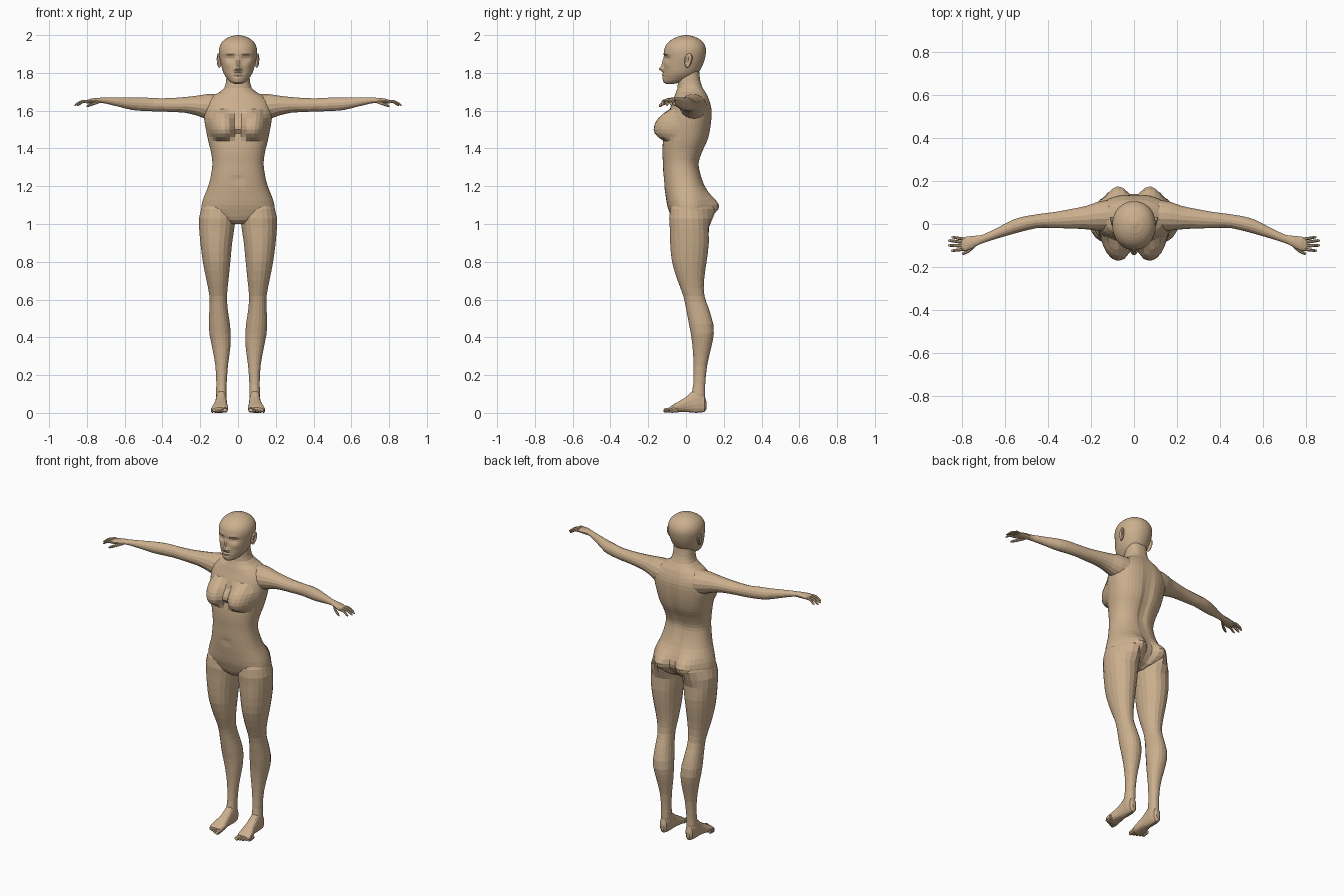
import bpy, bmesh, math

skin = bpy.data.materials.new("tan skin")
skin.diffuse_color = (0.60, 0.43, 0.27, 1)


def finish(name, bm, mirror):
    bmesh.ops.recalc_face_normals(bm, faces=bm.faces)
    me = bpy.data.meshes.new(name)
    bm.to_mesh(me)
    bm.free()
    me.materials.append(skin)
    ob = bpy.data.objects.new(name, me)
    bpy.context.collection.objects.link(ob)
    if mirror:
        ob.modifiers.new("mirror", 'MIRROR')
    return ob


def resample(rows, step):
    """Smooth extra sections between the given ones."""
    n = len(rows)

    def slope(i, k):
        a, b = rows[max(i - 1, 0)], rows[min(i + 1, n - 1)]
        return (b[k] - a[k]) / (b[0] - a[0])

    out = []
    for i in range(n - 1):
        p, q = rows[i], rows[i + 1]
        d = q[0] - p[0]
        m = max(1, round(abs(d) / step))
        for j in range(m):
            u = j / m
            row = [p[0] + d * u]
            for k in range(1, 5):
                row.append((2*u**3 - 3*u*u + 1) * p[k] + (u**3 - 2*u*u + u) * d * slope(i, k)
                           + (3*u*u - 2*u**3) * q[k] + (u**3 - u*u) * d * slope(i + 1, k))
            out.append(row)
    return out + [list(rows[-1])]


def loft(name, rows, axis='z', sides=16, step=0.04, power=2.0, deform=None, mirror=True):
    """Rows are (position along axis, min a, max a, min b, max b)."""
    bm = bmesh.new()
    rings = []
    for t, a0, a1, b0, b1 in resample(rows, step):
        ring = []
        for i in range(sides):
            ang = 2 * math.pi * (i + 0.5) / sides
            c, s = math.cos(ang), math.sin(ang)
            a = (a0 + a1) / 2 + (a1 - a0) / 2 * math.copysign(abs(c) ** (2 / power), c)
            b = (b0 + b1) / 2 + (b1 - b0) / 2 * math.copysign(abs(s) ** (2 / power), s)
            co = {'z': (a, b, t), 'x': (t, a, b), 'y': (a, t, b)}[axis]
            if deform:
                co = deform(*co, s)
            ring.append(bm.verts.new((co[0], co[1], max(co[2], 0))))
        rings.append(ring)
    for r, q in zip(rings, rings[1:]):
        for i in range(sides):
            j = (i + 1) % sides
            bm.faces.new((r[i], r[j], q[j], q[i]))
    bm.faces.new(rings[0])
    bm.faces.new(rings[-1])
    return finish(name, bm, mirror)


def bump(x, z, cx, cz, sx, sz):
    return math.exp(-((x - cx) / sx) ** 2 - ((z - cz) / sz) ** 2)


def sym(rows):
    return [(z, -w, w, f, b) for z, w, f, b in rows]


# Body relief: chest, seat, spine groove and navel
def body_shape(x, y, z, s):
    ax = abs(x)
    if s < 0:
        rz = 0.095 if z > 1.51 else 0.068
        d = ((ax - 0.087) / 0.076) ** 2 + ((z - 1.51) / rz) ** 2
        y -= 0.07 * max(0, 1 - d) ** 0.7 * min(1, -s * 1.6)
        y += 0.008 * bump(x, z, 0, 1.235, 0.018, 0.02)
    else:
        y += 0.066 * s * bump(ax, z, 0.085, 1.09, 0.068, 0.062)
        y -= 0.035 * s * bump(x, z, 0, 1.08, 0.016, 0.07)
        y -= 0.014 * s * bump(x, z, 0, 1.42, 0.025, 0.2)
    return x, y, z


# Torso with neck
loft("torso", sym([
    (1.00, .05, -.05, .06), (1.02, .12, -.072, .095), (1.06, .188, -.088, .113),
    (1.10, .193, -.10, .122), (1.15, .178, -.108, .118), (1.20, .158, -.115, .10),
    (1.26, .143, -.12, .08), (1.32, .136, -.122, .07), (1.38, .143, -.125, .088),
    (1.44, .158, -.122, .115), (1.50, .170, -.112, .130), (1.56, .180, -.10, .137),
    (1.61, .180, -.085, .137), (1.65, .165, -.07, .127), (1.68, .132, -.06, .115),
    (1.70, .095, -.052, .103), (1.72, .073, -.045, .09), (1.76, .063, -.043, .076),
    (1.81, .060, -.035, .07)]), sides=44, step=0.022, power=2.3,
    deform=body_shape, mirror=False)

# Legs
loft("leg", [
    (1.13, .04, .170, -.065, .09), (1.08, .02, .196, -.084, .10), (1.03, .012, .208, -.09, .117),
    (.98, .018, .207, -.087, .119), (.90, .030, .200, -.085, .122), (.80, .040, .187, -.075, .110),
    (.70, .050, .167, -.045, .096), (.62, .058, .152, -.015, .098), (.55, .054, .152, 0, .122),
    (.47, .042, .155, .015, .145), (.42, .038, .152, .025, .148), (.35, .040, .138, .034, .135),
    (.25, .053, .120, .040, .112), (.15, .060, .115, .038, .102), (.10, .060, .117, .03, .102),
    (.05, .063, .114, .03, .098)], sides=20, step=0.045, power=2.15, deform=body_shape)

# Feet and toes
loft("foot", [
    (.108, .078, .100, .02, .06), (.098, .066, .113, .004, .095), (.07, .060, .118, 0, .125),
    (.04, .060, .118, 0, .120), (0, .058, .122, .004, .085), (-.04, .054, .133, .003, .060),
    (-.075, .053, .142, 0, .040), (-.09, .060, .135, .003, .028)],
    axis='y', sides=16, step=0.02, power=2.4)
for i in range(5):
    x, tip, r = 0.068 + 0.0168 * i, -0.119 + 0.008 * i, (0.014, 0.010, 0.0095, 0.009, 0.0085)[i]
    loft("toe", [(tip + .045, x - r, x + r, .002, .028), (tip + .015, x - r, x + r, 0, 2.0 * r),
                 (tip + .004, x - r * .8, x + r * .8, .002, 1.7 * r),
                 (tip, x - r * .3, x + r * .3, .006, 1.1 * r)], axis='y', sides=8, step=0.02)

# Arms running into the palms
loft("arm", [
    (.07, -.03, .105, 1.56, 1.688), (.13, -.035, .112, 1.545, 1.69), (.17, -.032, .104, 1.555, 1.688),
    (.22, -.026, .086, 1.574, 1.68), (.28, -.022, .073, 1.588, 1.673), (.36, -.020, .058, 1.593, 1.667),
    (.45, -.019, .046, 1.596, 1.667), (.50, -.030, .038, 1.598, 1.671), (.56, -.046, .022, 1.603, 1.671),
    (.63, -.066, -.014, 1.62, 1.671), (.70, -.088, -.048, 1.637, 1.670), (.72, -.096, -.053, 1.64, 1.669),
    (.75, -.112, -.055, 1.638, 1.668), (.78, -.126, -.058, 1.638, 1.664), (.803, -.127, -.064, 1.638, 1.656)],
    axis='x', sides=16, step=0.035)


# Fingers and thumbs
def digit(name, points, r):
    k = (1.0, 1.0, 0.9, 0.45)
    loft(name, [(x, y - r * f, y + r * f, z - r * f, z + r * f)
                for (x, y, z), f in zip(points, k)], axis='x', sides=8, step=0.018)


for y, tx, ty in ((-.070, .850, -.062), (-.086, .866, -.077), (-.102, .866, -.100), (-.118, .852, -.124)):
    digit("finger", [(.788, y, 1.649), (.79 + (tx - .79) * .5, (y + ty) / 2, 1.648),
                     (tx - .010, ty, 1.634), (tx, ty, 1.628)], 0.0078)
digit("thumb", [(.735, -.095, 1.647), (.765, -.122, 1.637), (.792, -.136, 1.627), (.802, -.139, 1.622)], .009)

# Face relief: (x, z, width, height, depth forward)
FACE = [
    (0, 1.822, .015, .013, .026), (0, 1.852, .012, .024, .013), (.014, 1.817, .008, .008, .008),
    (0, 1.790, .022, .006, .009), (0, 1.774, .019, .006, .009), (0, 1.755, .022, .010, .005),
    (.042, 1.878, .021, .013, -.015), (.042, 1.877, .013, .006, .007),
    (.042, 1.902, .028, .008, .005), (.055, 1.842, .022, .016, .004)]


def face_shape(x, y, z, s):
    if s < 0:
        for cx, cz, sx, sz, d in FACE:
            y -= d * bump(abs(x), z, cx, cz, sx, sz) * min(1, -s * 1.5)
    return x, y, z


# Head
loft("head", sym([
    (1.742, .018, -.105, -.065), (1.75, .038, -.115, -.02), (1.77, .058, -.119, .03),
    (1.80, .077, -.119, .065), (1.84, .089, -.118, .088), (1.88, .098, -.117, .101),
    (1.92, .101, -.116, .106), (1.95, .093, -.104, .098), (1.975, .073, -.078, .077),
    (1.992, .042, -.043, .044), (2.0, .010, -.010, .012)]), sides=56, step=0.009,
    power=2.1, deform=face_shape, mirror=False)

# Ears: tilted ovals with a hollow on the outer side
bm = bmesh.new()
bmesh.ops.create_uvsphere(bm, u_segments=16, v_segments=12, radius=1)
for v in bm.verts:
    x, y, z = v.co
    hollow = 0.9 * math.exp(-((y / 0.5) ** 2 + (z - 0.1) ** 2 / 0.35)) if x > 0 else 0
    taper = 1 + 0.2 * z
    v.co = (0.102 + 0.013 * (x - hollow) + 0.004 * y + 0.003 * z,
            0.012 + 0.020 * y * taper + 0.006 * z, 1.865 + 0.038 * z)
finish("ear", bm, True)
